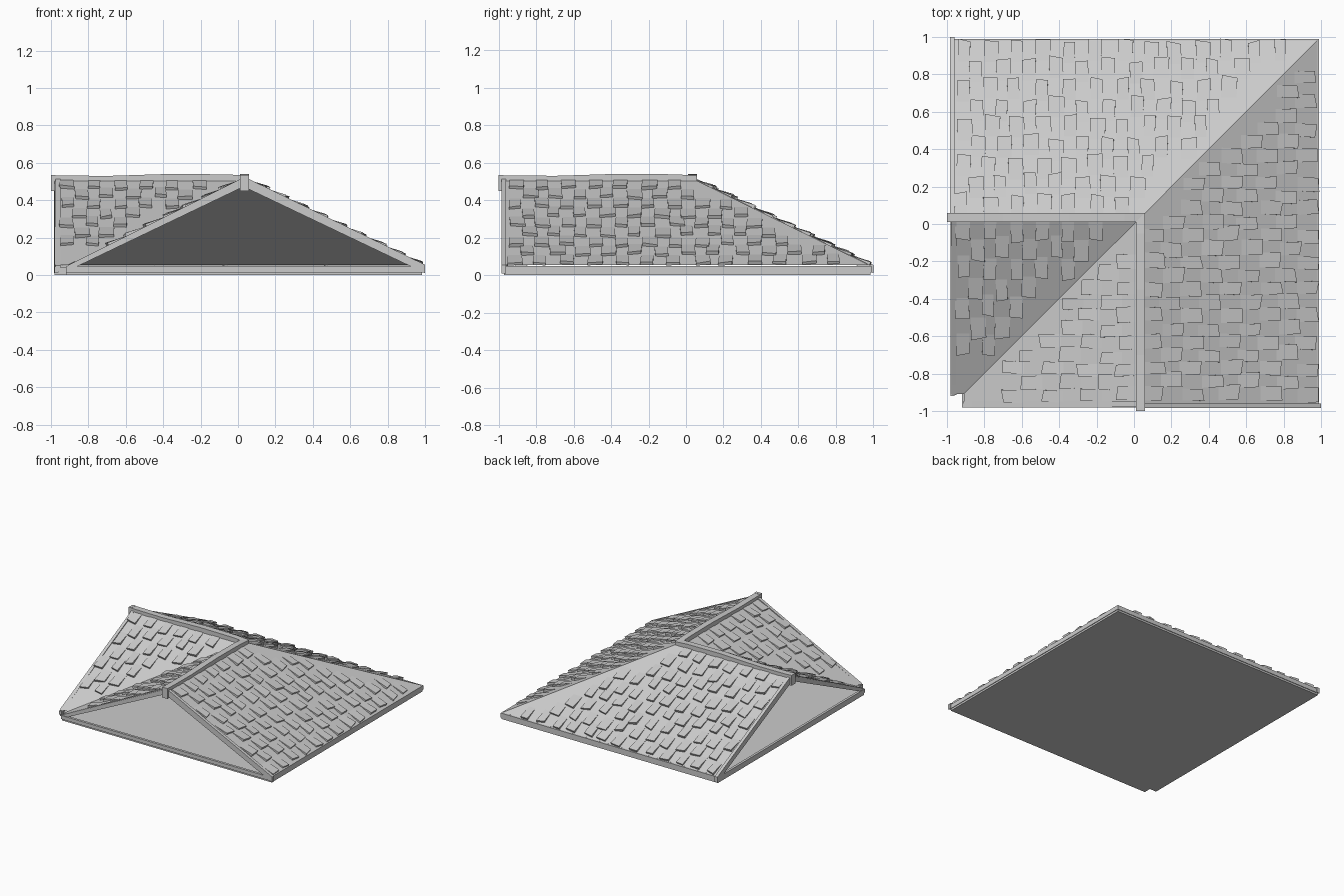
import bpy, bmesh, random
from mathutils import Vector

if "Cube" in bpy.data.objects:
    bpy.data.objects.remove(bpy.data.objects["Cube"])

random.seed(4)
TOP, DROP, RUN = 0.508, 0.455, 0.93   # ridge height, slope fall, slope run
ROWS, PITCH, START = 9, 0.142, -0.98


def make(name, bm):
    me = bpy.data.meshes.new(name)
    bm.to_mesh(me)
    bm.free()
    ob = bpy.data.objects.new(name, me)
    bpy.context.collection.objects.link(ob)
    return ob


def prism(name, pts, offset):
    """Extrude a flat polygon along an offset vector into a solid."""
    bm = bmesh.new()
    off = Vector(offset)
    a = [bm.verts.new(p) for p in pts]
    b = [bm.verts.new(Vector(p) + off) for p in pts]
    n = len(pts)
    bm.faces.new(a)
    bm.faces.new(b[::-1])
    for i in range(n):
        bm.faces.new((a[i], b[i], b[(i + 1) % n], a[(i + 1) % n]))
    bmesh.ops.recalc_face_normals(bm, faces=bm.faces)
    return make(name, bm)


def box(name, lo, hi):
    (x0, y0, z0), (x1, y1, z1) = lo, hi
    return prism(name, [(x0, y0, z0), (x1, y0, z0), (x1, y1, z0), (x0, y1, z0)],
                 (0, 0, z1 - z0))


def slope(name, inner, swap):
    """Shingled roof plane; u runs along the ridge, d from ridge (0) to eave (1)."""
    bm = bmesh.new()
    side = -1 if inner else 1
    base = 0.02 if inner else 0.05
    flip = swap != inner

    def pt(u, d, h=0.0):
        v = base + side * (RUN * d + 0.44 * h)
        z = TOP - DROP * d + 0.9 * h
        return (v, u, z) if swap else (u, v, z)

    def face(*ps):
        vs = [bm.verts.new(p) for p in (ps[::-1] if flip else ps)]
        bm.faces.new(vs)

    def limit(d):
        return base + side * RUN * d

    # roof deck
    face(pt(START, 0), pt(START, 1), pt(limit(1), 1), pt(limit(0), 0))
    # raised wedge shingles in staggered rows
    for r in range(ROWS):
        d1 = (r + 1) / ROWS
        u = START + 0.03 + (r % 2) * PITCH / 2
        while u < 1:
            w = random.uniform(0.06, 0.085)
            a = u + random.uniform(-0.01, 0.01)
            t, s = random.uniform(-0.006, 0.006), random.uniform(-0.008, 0.008)
            h0, h1 = random.uniform(0.012, 0.021), random.uniform(0.012, 0.021)
            e = min(d1 + random.uniform(-0.02, 0.012), 1.0)
            d0 = e - 0.115
            u += PITCH
            if a + w > min(limit(d0), limit(e)) or d0 < 0:
                if d0 < 0 and a + w <= min(limit(0), limit(e)):
                    d0 = 0
                else:
                    continue
            p = [pt(a, d0, .002), pt(a + t, e + s, h0),
                 pt(a + w + t, e - s, h1), pt(a + w, d0, .002)]
            q1, q2 = pt(a + t, e + s), pt(a + w + t, e - s)
            face(*p)
            face(p[1], q1, q2, p[2])
            face(p[0], q1, p[1])
            face(p[3], p[2], q2)
    # orient the deck and shingles upward
    ref = bm.faces[:][0] if bm.faces.ensure_lookup_table() is None else None
    ref.normal_update()
    if ref.normal.z < 0:
        bmesh.ops.reverse_faces(bm, faces=bm.faces)
    bmesh.ops.remove_doubles(bm, verts=bm.verts, dist=1e-5)
    return make(name, bm)


# two outer slopes meeting at the hip, two inner slopes meeting at the valley
slope("back_slope", False, False)
slope("right_slope", False, True)
slope("inner_front_slope", True, False)
slope("inner_left_slope", True, True)

# floor slab with notched inner corner
prism("floor", [(-0.98, -0.91, 0), (-0.92, -0.91, 0), (-0.92, -0.97, 0),
                (0.985, -0.97, 0), (0.985, 0.985, 0), (-0.98, 0.985, 0)], (0, 0, 0.04))


def swapped(p):
    return (p[1], p[0], p[2])


# trim for each wing: the second wing mirrors the first across the diagonal
for wing, m in (("front", lambda p: p), ("left", swapped)):
    off = m((0, 0.025, 0))
    # sloping rake boards around the open gable
    prism(wing + "_outer_rake", [m(p) for p in (
        (0.035, -0.985, 0.525), (1.0, -0.985, 0.055),
        (1.0, -0.985, 0.01), (0.035, -0.985, 0.47))], off)
    prism(wing + "_inner_rake", [m(p) for p in (
        (0.035, -0.975, 0.525), (-0.915, -0.975, 0.05),
        (-0.915, -0.975, 0.02), (0.035, -0.975, 0.475))], off)
    # board along the foot of the gable
    prism(wing + "_sill", [m(p) for p in (
        (-0.92, -0.98, 0.015), (0.99, -0.98, 0.015),
        (0.99, -0.98, 0.045), (-0.92, -0.98, 0.045))], m((0, 0.02, 0)))
    # eave board under the outer slope
    prism(wing + "_eave", [m(p) for p in (
        (0.975, -0.98, 0.015), (0.99, -0.98, 0.015),
        (0.99, -0.98, 0.05), (0.975, -0.98, 0.05))], m((0, 1.97, 0)))
    # gently wavy ridge beam and its end block
    prism(wing + "_ridge", [m(p) for p in (
        (0.01, -1.0, 0.50), (0.01, 0.06, 0.50), (0.01, 0.06, 0.53),
        (0.01, -0.05, 0.538), (0.01, -0.35, 0.541),
        (0.01, -0.7, 0.53), (0.01, -1.0, 0.533))], m((0.05, 0, 0)))
    box(wing + "_ridge_end", m((0.01, -1.0, 0.45)), m((0.06, -0.975, 0.535)))
